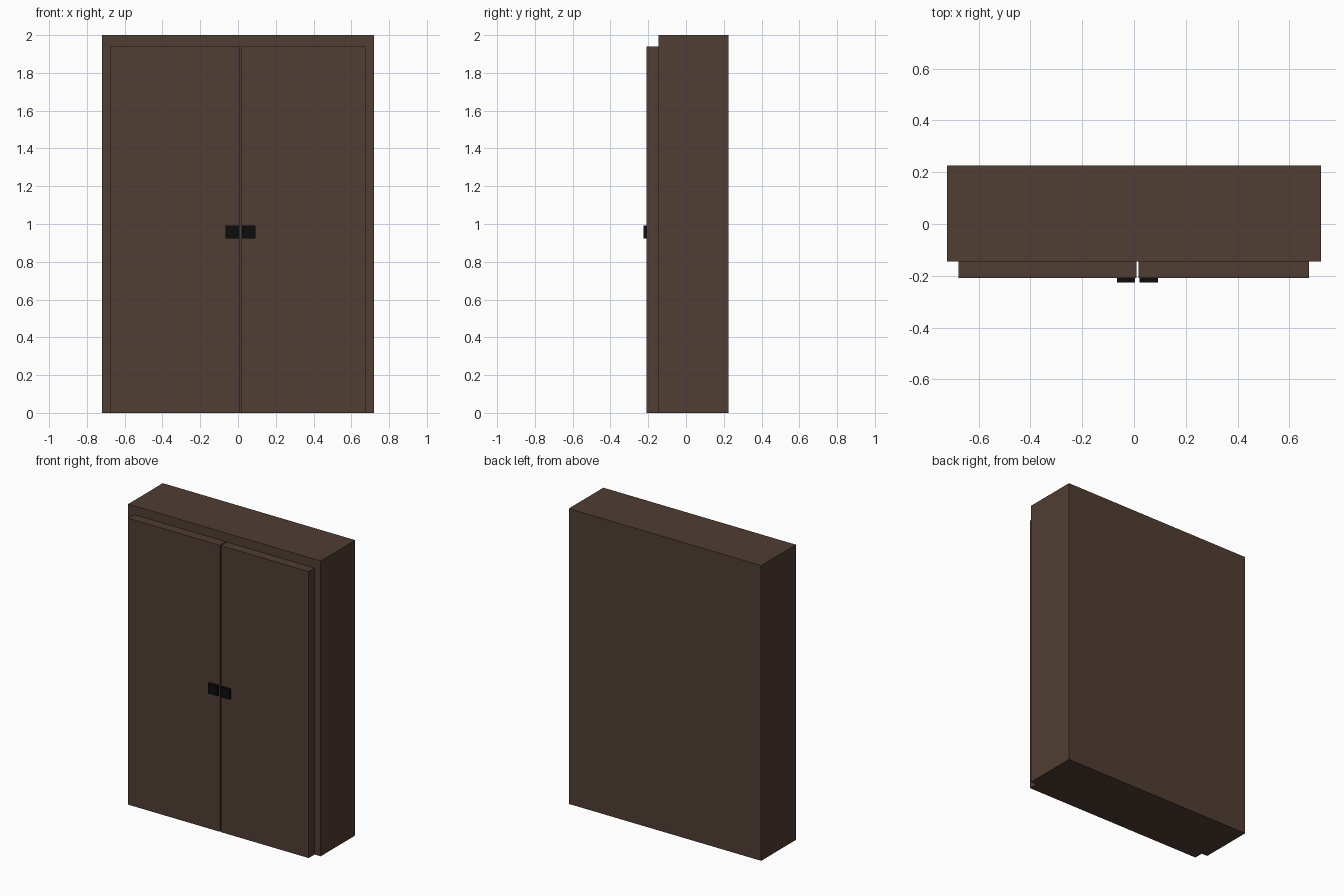
import bpy

if "Cube" in bpy.data.objects:
    bpy.data.objects.remove(bpy.data.objects["Cube"])


def material(name, colour):
    mat = bpy.data.materials.new(name)
    mat.diffuse_color = (*colour, 1)
    mat.use_nodes = True
    mat.node_tree.nodes["Principled BSDF"].inputs["Base Color"].default_value = mat.diffuse_color
    return mat


def box(name, x, y, z, mat):
    """Box from (min, max) ranges on each axis."""
    bpy.ops.mesh.primitive_cube_add(size=1, location=[(a + b) / 2 for a, b in (x, y, z)])
    obj = bpy.context.object
    obj.name = name
    obj.scale = [b - a for a, b in (x, y, z)]
    bpy.ops.object.transform_apply(location=False, rotation=False, scale=True)
    obj.data.materials.append(mat)
    return obj


wood = material("dark_wood", (0.08, 0.047, 0.033))
black = material("black_metal", (0.004, 0.004, 0.004))

# Cabinet body
box("wardrobe_body", (-0.721, 0.721), (-0.145, 0.225), (0, 2), wood)

# Two doors, separated by a narrow gap
box("left_door", (-0.677, 0.010), (-0.208, -0.145), (0, 1.94), wood)
box("right_door", (0.017, 0.675), (-0.208, -0.145), (0, 1.94), wood)

# Square handle plates
for side, x in (("left", -0.066), ("right", 0.022)):
    box(side + "_handle", (x, x + 0.07), (-0.225, -0.208), (0.923, 0.992), black)
